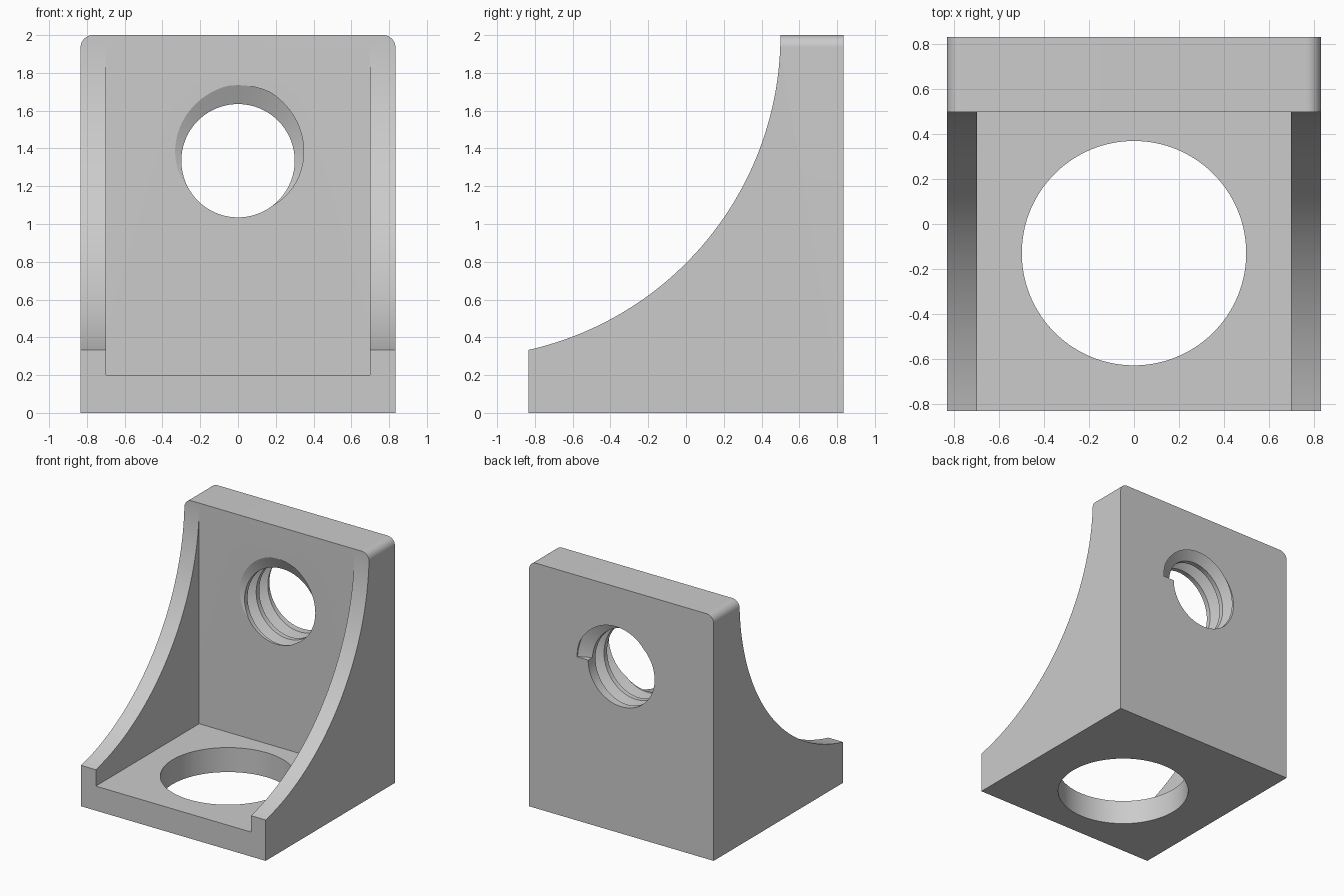
import bpy, bmesh, math

if "Cube" in bpy.data.objects:
    bpy.data.objects.remove(bpy.data.objects["Cube"])

W = 0.8333             # half width and half depth
H = 2.0                # height
WALL_IN = 0.70         # inner face of side walls
FLOOR = 0.20           # base thickness
PLATE_Y = 0.50         # front face of back plate
HOLE_Z = 1.335         # threaded hole height


def finish(name, bm):
    bmesh.ops.recalc_face_normals(bm, faces=bm.faces)
    me = bpy.data.meshes.new(name)
    bm.to_mesh(me)
    bm.free()
    ob = bpy.data.objects.new(name, me)
    bpy.context.collection.objects.link(ob)
    return ob


def prism(name, pts, axis, lo, hi):
    """Extrude a 2D outline along an axis (0=x, 1=y, 2=z)."""
    def place(p, d):
        c = list(p)
        c.insert(axis, d)
        return c
    bm = bmesh.new()
    a = [bm.verts.new(place(p, lo)) for p in pts]
    b = [bm.verts.new(place(p, hi)) for p in pts]
    n = len(pts)
    bm.faces.new(a)
    bm.faces.new(b[::-1])
    for i in range(n):
        j = (i + 1) % n
        bm.faces.new((a[i], b[i], b[j], a[j]))
    return finish(name, bm)


def arc(cx, cy, r, a0, a1, n):
    return [(cx + r * math.cos(math.radians(a0 + (a1 - a0) * i / n)),
             cy + r * math.sin(math.radians(a0 + (a1 - a0) * i / n)))
            for i in range(n + 1)]


def cut(body, cutter):
    cutter.hide_render = True
    mod = body.modifiers.new("cut", 'BOOLEAN')
    mod.operation = 'DIFFERENCE'
    mod.solver = 'EXACT'
    mod.object = cutter
    bpy.context.view_layer.objects.active = body
    bpy.ops.object.modifier_apply(modifier=mod.name)
    bpy.data.objects.remove(cutter)


# Block with rounded top corners
f = 0.065
outline = [(-W, 0), (W, 0)]
outline += arc(W - f, H - f, f, 0, 90, 14)
outline += arc(-W + f, H - f, f, 90, 180, 14)
bracket = prism("bracket", outline, 1, -W, W)

# Concave sweep of the side walls, tangent to the back plate at the top
R = 1.708
sweep = arc(PLATE_Y - R, H, R, 2, -80, 80)
sweep += [(-1.5, sweep[-1][1]), (-1.5, 2.5), (sweep[0][0], 2.5)]
cut(bracket, prism("sweep_cutter", sweep, 0, -1.2, 1.2))

# Open channel between the side walls
channel = [(-1.5, FLOOR), (PLATE_Y - 0.0005, FLOOR),
           (PLATE_Y - 0.0005, 2.6), (-1.5, 2.6)]
cut(bracket, prism("channel_cutter", channel, 0, -WALL_IN, WALL_IN))

# Round opening in the base
cut(bracket, prism("base_hole_cutter", arc(0, -0.13, 0.5, 0, 360, 128)[:-1], 2, -0.3, 0.5))

# Bore through the back plate
cut(bracket, prism("bore_cutter", arc(0, HOLE_Z, 0.30, 1, 361, 96)[:-1], 1, 0.3, 1.1))

# Helical thread groove, starting abruptly at the back face
bm = bmesh.new()
pitch, turns, per_turn = 0.15, 2.69, 96
section = [(0.28, -0.065), (0.40, -0.007), (0.40, 0.007), (0.28, 0.065)]
steps = int(turns * per_turn)
rings = []
for i in range(steps + 1):
    t = i / per_turn
    a = 2 * math.pi * t
    rings.append([bm.verts.new((r * math.cos(a), W - pitch * t + d,
                                HOLE_Z + r * math.sin(a))) for r, d in section])
for p, q in zip(rings, rings[1:]):
    for k in range(4):
        m = (k + 1) % 4
        bm.faces.new((p[k], p[m], q[m], q[k]))
bm.faces.new(rings[0])
bm.faces.new(rings[-1][::-1])
cut(bracket, finish("thread_cutter", bm))

# Single grey material
grey = bpy.data.materials.new("plain grey")
grey.diffuse_color = (0.6, 0.6, 0.6, 1)
grey.use_nodes = True
grey.node_tree.nodes["Principled BSDF"].inputs["Base Color"].default_value = grey.diffuse_color
bracket.data.materials.clear()
bracket.data.materials.append(grey)

# Smooth curves, sharp corners
bpy.ops.object.select_all(action='DESELECT')
bracket.select_set(True)
bpy.context.view_layer.objects.active = bracket
bpy.ops.object.shade_smooth_by_angle(angle=math.radians(25))
